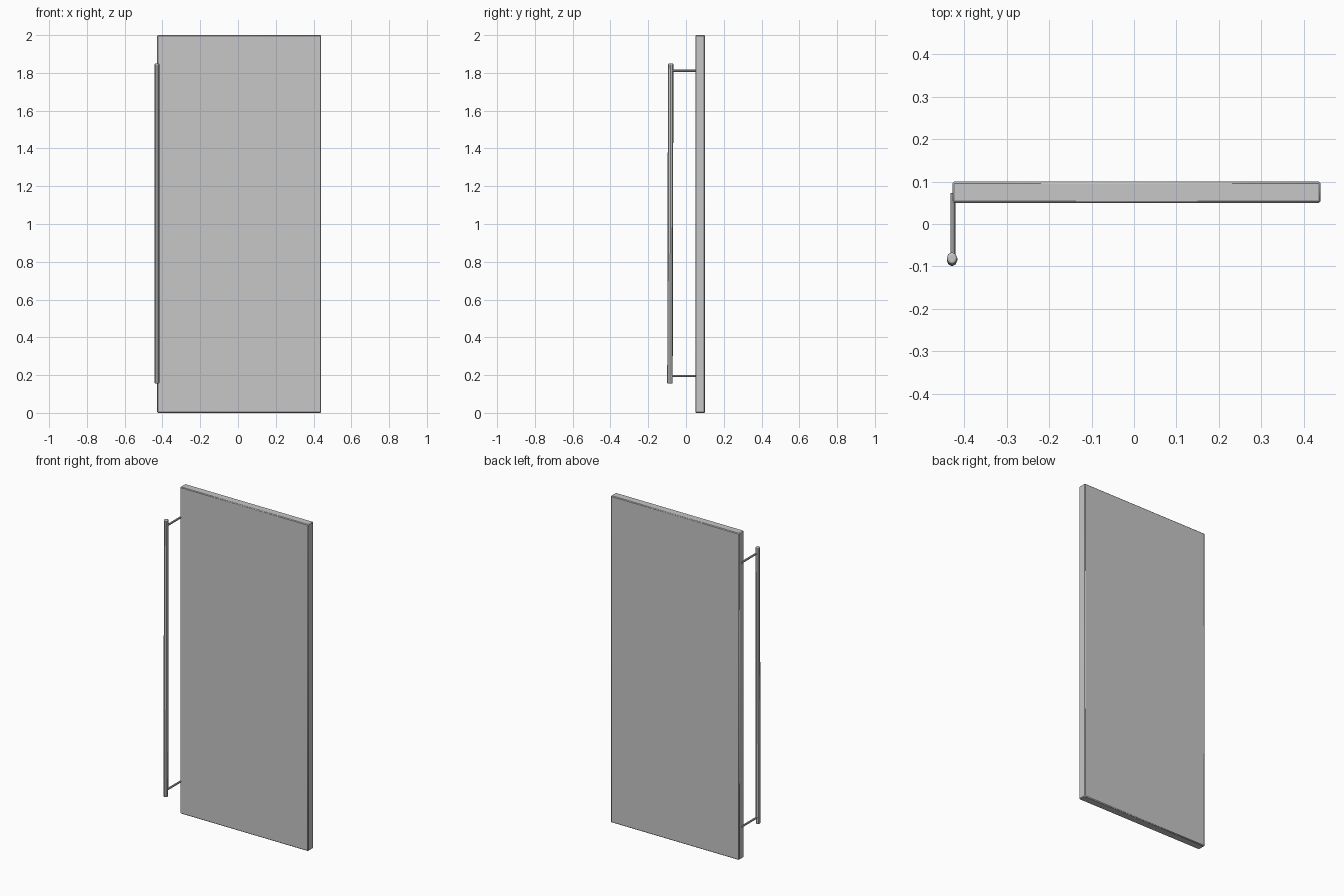
import bpy
from mathutils import Vector

cube = bpy.data.objects.get("Cube")
if cube:
    bpy.data.objects.remove(cube)

grey = bpy.data.materials.new("light grey")
grey.use_nodes = True
colour = (0.57, 0.57, 0.57, 1)
grey.diffuse_color = colour
grey.node_tree.nodes["Principled BSDF"].inputs["Base Color"].default_value = colour


def finish(obj, name, bevel, segments):
    """Name, colour and soften the edges of a part."""
    obj.name = name
    obj.data.materials.append(grey)
    bpy.ops.object.transform_apply(location=False, rotation=True, scale=True)
    mod = obj.modifiers.new("edge", "BEVEL")
    mod.width = bevel
    mod.segments = segments
    mod.limit_method = "ANGLE"
    mod.angle_limit = 0.9
    bpy.ops.object.shade_smooth_by_angle()


def rod(name, start, end, radius, bevel, stretch=1):
    """Eight-sided bar between two points, optionally deeper along y."""
    a, b = Vector(start), Vector(end)
    bpy.ops.mesh.primitive_cylinder_add(vertices=8, radius=radius,
                                        depth=(b - a).length, location=(a + b) / 2)
    obj = bpy.context.object
    obj.scale.y = stretch
    bpy.ops.object.transform_apply(location=False, rotation=False, scale=True)
    obj.rotation_euler = (b - a).to_track_quat("Z", "Y").to_euler()
    finish(obj, name, bevel, 2)


# Door slab with chamfered edges
bpy.ops.mesh.primitive_cube_add(size=1, location=(0.006, 0.075, 1))
slab = bpy.context.object
slab.scale = (0.868, 0.05, 2)
finish(slab, "door_panel", 0.004, 1)

# Long pull handle, leaning very slightly
rod("handle_bar", (-0.429, -0.085, 0.155), (-0.429, -0.081, 1.85), 0.0125, 0.005, 1.16)

# Standoffs reaching back to the door edge
for name, z in (("lower_standoff", 0.195), ("upper_standoff", 1.812)):
    rod(name, (-0.427, -0.08, z), (-0.427, 0.073, z), 0.006, 0.001)
